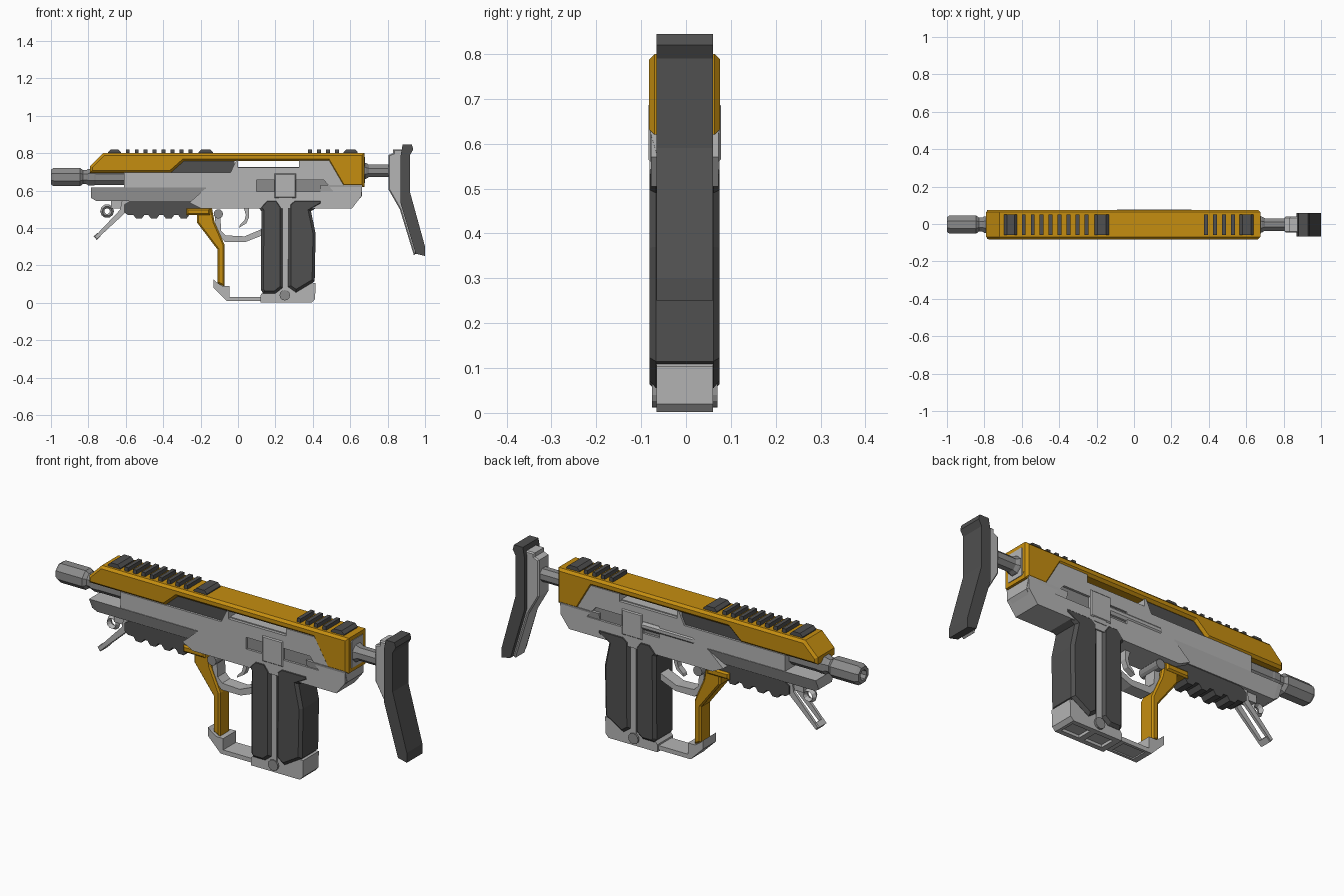
import bpy, bmesh, math
from mathutils import Vector, Matrix

cube = bpy.data.objects.get("Cube")
if cube:
    bpy.data.objects.remove(cube, do_unlink=True)

Y0 = -0.003  # centre plane of the model


def material(name, rgb):
    m = bpy.data.materials.new(name)
    m.use_nodes = True
    m.diffuse_color = (*rgb, 1)
    m.node_tree.nodes["Principled BSDF"].inputs["Base Color"].default_value = (*rgb, 1)
    return m


ORANGE = material("orange", (0.56, 0.27, 0.005))
LIGHT = material("light_grey", (0.46, 0.46, 0.46))
MID = material("mid_grey", (0.26, 0.26, 0.26))
DARK = material("dark_grey", (0.08, 0.08, 0.08))


def finish(name, bm, mat):
    bmesh.ops.recalc_face_normals(bm, faces=bm.faces)
    me = bpy.data.meshes.new(name)
    bm.to_mesh(me)
    bm.free()
    me.materials.append(mat)
    ob = bpy.data.objects.new(name, me)
    bpy.context.scene.collection.objects.link(ob)
    return ob


def inset(pts, d):
    """Move every edge of a closed outline inwards by d."""
    p = [Vector(q) for q in pts]
    n = len(p)
    area = sum(p[i - 1].x * p[i].y - p[i].x * p[i - 1].y for i in range(n))
    s = 1 if area > 0 else -1
    out = []
    for i in range(n):
        a = (p[i] - p[i - 1]).normalized()
        b = (p[(i + 1) % n] - p[i]).normalized()
        na, nb = Vector((-a.y, a.x)) * s, Vector((-b.y, b.x)) * s
        out.append(p[i] + (na + nb) * d / max(1 + na.dot(nb), 0.4))
    return out


def loft(name, rings, mat):
    bm = bmesh.new()
    vs = [[bm.verts.new(co) for co in r] for r in rings]
    for a, b in zip(vs, vs[1:]):
        for i in range(len(a)):
            bm.faces.new((a[i - 1], a[i], b[i], b[i - 1]))
    bm.faces.new(vs[0])
    bm.faces.new(vs[-1])
    return finish(name, bm, mat)


def prism(name, pts, w, mat, c=0, y=0):
    """Side outline (x, z) pushed out to half width w, edges chamfered by c."""
    steps = [(-w, c), (c - w, 0), (w - c, 0), (w, c)] if c else [(-w, 0), (w, 0)]
    rings = [[(q[0], Y0 + y + s, q[1]) for q in (inset(pts, d) if d else pts)] for s, d in steps]
    return loft(name, rings, mat)


def box(name, x0, x1, z0, z1, w, mat, c=0, y=0):
    return prism(name, [(x0, z0), (x1, z0), (x1, z1), (x0, z1)], w, mat, c, y)


def lathe(name, sections, y, z, sides, mat):
    """Rings of (x, radius) about an axis along x."""
    ang = [(i + 0.5) * math.tau / sides for i in range(sides)]
    rings = [[(x, Y0 + y + r * math.cos(a), z + r * math.sin(a)) for a in ang] for x, r in sections]
    return loft(name, rings, mat)


def pin(name, x, z, r, w, mat, sides=12):
    pts = [(x + r * math.cos(i * math.tau / sides), z + r * math.sin(i * math.tau / sides)) for i in range(sides)]
    return prism(name, pts, w, mat)


def cut(target, cutter):
    m = target.modifiers.new("cut", "BOOLEAN")
    m.object, m.operation, m.solver = cutter, "DIFFERENCE", "EXACT"
    cutter.hide_render = True
    cutter.hide_set(True)


# Upper cover
prism("upper_cover", [(-.79, .695), (-.79, .73), (-.72, .80), (.675, .80), (.675, .62), (.56, .62),
                      (.48, .757), (-.29, .757), (-.36, .695)], .079, ORANGE, .012)
box("cover_end_plate", .66, .678, .64, .78, .06, LIGHT, .015)
box("front_vent_panel", -.37, -.02, .68, .76, .064, DARK)

# Receiver
body = prism("receiver", [(-.61, .697), (-.04, .697), (-.01, .76), (0, .76), (0, .722), (.325, .722),
                          (.325, .76), (.49, .76), (.57, .63), (.66, .62), (.66, .57), (.61, .505),
                          (-.20, .505), (-.26, .535), (-.17, .615), (-.61, .615)], .075, LIGHT)
recess = [(.10, .655), (.46, .655), (.51, .595), (.10, .595)]
for side in (-1, 1):
    cut(body, prism("recess_cutter", recess, .02, MID, y=side * .082))
    prism("recess_floor", recess, .002, MID, y=side * .062)
    box("side_latch", .195, .31, .56, .69, .014, LIGHT, .005, side * .067)
    box("latch_foot", .22, .29, .54, .57, .012, LIGHT, 0, side * .066)
# Slanted lower edges at the front and the rear
yz = lambda x, zt, zb, wb: [(x, Y0 + y, z) for y, z in ((-.078, zt), (.078, zt), (wb, zb), (-wb, zb))]
loft("front_lower_body", [yz(-.785, .615, .56, .052), yz(-.76, .615, .545, .048), yz(-.17, .615, .545, .048)], LIGHT)
loft("rear_lower_body", [yz(.44, .63, .505, .045), yz(.605, .63, .505, .045), yz(.662, .63, .57, .06)], LIGHT)
box("port_tray", -.01, .335, .69, .727, .06, LIGHT)
lathe("side_bolt", [(-.10, .017), (-.09, .024), (.2, .024)], .057, .632, 10, LIGHT)

# Barrel and hollow octagonal muzzle
lathe("muzzle", [(-.93, .022), (-1, .026), (-1, .043), (-.985, .053), (-.845, .053), (-.828, .04),
                 (-.812, .04), (-.80, .048), (-.77, .048), (-.76, .046), (-.55, .046)], 0, .672, 8, MID)

# Top rails
def rail(teeth_start, count, step, blocks):
    for i in range(count):
        x = teeth_start + i * step
        box("rail_tooth", x, x + .02, .79, .82, .055, DARK)
    for a, b in blocks:
        prism("rail_end_block", [(a, .79), (b, .79), (b, .805), (b - .015, .82), (a + .015, .82), (a, .805)], .055, DARK)


rail(-.60, 8, .048, [(-.695, -.625), (-.21, -.135)])
rail(.375, 4, .048, [(.565, .64)])

# Lower rail with scalloped underside
bumps = []
for i in range(4):
    x = -.56 + i * .08
    bumps += [(x, .47), (x + .015, .45), (x + .045, .45), (x + .06, .47)]
prism("lower_rail", [(-.61, .525), (-.61, .485), (-.59, .47)] + bumps + [(-.2, .475), (-.2, .55), (-.57, .55)], .042, DARK)

# Folding strut with a slot, and its eyelet
for side in (-1, 1):
    prism("strut_bar", [(-.765, .355), (-.755, .34), (-.55, .53), (-.55, .55), (-.58, .55)], .007, LIGHT, y=side * .027)
prism("strut_tip", [(-.772, .355), (-.755, .336), (-.735, .356), (-.752, .374)], .034, LIGHT, .006)
prism("strut_pivot", [(-.63, .50), (-.60, .48), (-.54, .54), (-.56, .56), (-.62, .55)], .034, LIGHT)
bpy.ops.mesh.primitive_torus_add(major_segments=10, minor_segments=4, major_radius=.026, minor_radius=.011,
                                 location=(-.70, Y0, .49), rotation=(math.pi / 2, 0, 0))
ring = bpy.context.object
ring.name = "front_eyelet"
ring.scale.z = 1.8
ring.data.materials.append(LIGHT)
box("eyelet_mount", -.68, -.62, .505, .55, .025, LIGHT)

# Front grip
prism("front_grip", [(-.28, .51), (-.14, .51), (-.125, .43), (-.072, .31), (-.072, .085), (-.11, .105),
                     (-.11, .285), (-.22, .43), (-.22, .475), (-.28, .475)], .043, ORANGE, .008)
box("front_grip_clamp", -.275, -.15, .47, .505, .052, ORANGE, .008)

# Trigger and guard
pin("guard_pin", -.105, .475, .025, .06, MID)
prism("trigger", [(.03, .51), (.06, .51), (.06, .46), (.045, .425), (.005, .40), (.01, .415), (.035, .44), (.042, .47)], .015, LIGHT)
prism("trigger_guard", [(-.125, .47), (-.095, .47), (-.09, .385), (-.065, .36), (.035, .355), (.13, .395),
                        (.13, .36), (.04, .325), (-.07, .325), (-.115, .375)], .032, LIGHT)

# Rear grip core, pads and base
core = prism("grip_core", [(.13, .55), (.40, .55), (.385, .47), (.40, .37), (.40, .105), (.415, .105), (.412, .02), (.395, .002),
                           (.12, .002), (.12, .04), (.135, .06)], .063, LIGHT)
prism("grip_front_pad", [(.11, .51), (.15, .555), (.21, .555), (.238, .515), (.238, .08), (.2, .05),
                         (.135, .05), (.122, .07), (.125, .49)], .078, DARK, .014)
prism("grip_rear_pad", [(.27, .53), (.30, .555), (.45, .555), (.452, .525), (.39, .49), (.415, .37),
                        (.41, .115), (.31, .055), (.268, .085)], .078, DARK, .014)
box("grip_spine", .238, .268, .04, .55, .068, LIGHT)
pin("base_pin", .25, .04, .028, .073, MID)
link = prism("bottom_link", [(-.13, .125), (-.13, .08), (-.06, .01), (.13, .01), (.13, .032), (-.045, .032),
                             (-.045, .09), (-.085, .09), (-.115, .11)], .052, LIGHT)
for owner, a, b in ((link, -.03, .09), (core, .15, .25), (core, .28, .38)):
    cut(owner, box("base_pocket_cutter", a, b, -.02, .016, .038, MID))

# Stock rod, bracket and shoulder pad
lathe("stock_rod", [(.66, .052), (.685, .045), (.70, .036), (.82, .036)], 0, .705, 8, MID)
prism("stock_bracket", [(.805, .79), (.83, .80), (.83, .82), (.88, .82), (.88, .53), (.955, .265), (.94, .255),
                        (.865, .50), (.805, .605)], .042, LIGHT, .006)
prism("shoulder_pad", [(.88, .845), (.93, .845), (.937, .82), (.92, .79), (.92, .59), (1, .30), (1, .25),
                       (.95, .262), (.87, .53), (.87, .79)], .063, DARK)
